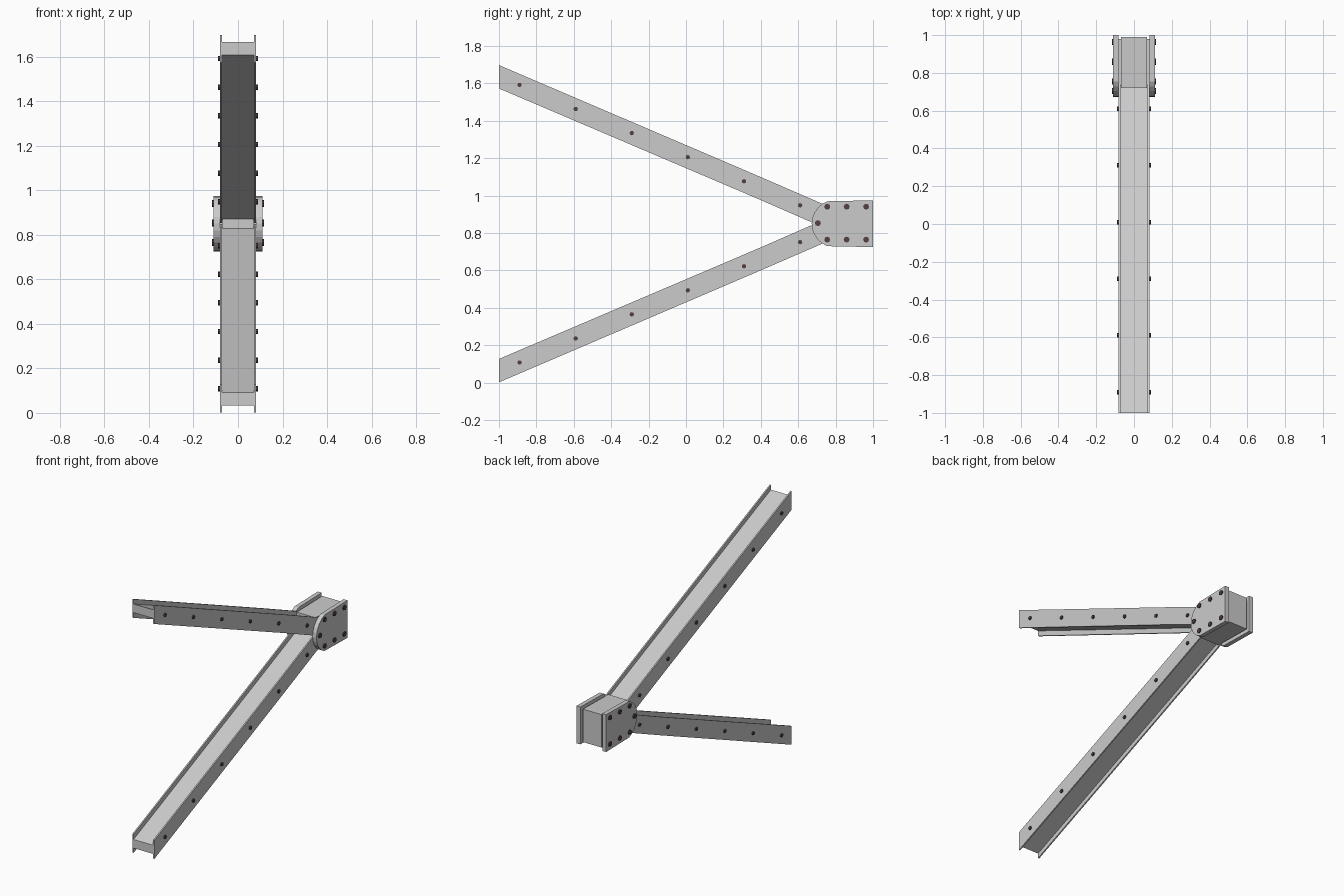
import bpy, bmesh, math
from mathutils import Matrix

if "Cube" in bpy.data.objects:
    bpy.data.objects.remove(bpy.data.objects["Cube"])

MID = 0.85  # height of the symmetry plane between the two arms


def make(name, bm, mat=None):
    bmesh.ops.recalc_face_normals(bm, faces=bm.faces)
    me = bpy.data.meshes.new(name)
    bm.to_mesh(me)
    bm.free()
    ob = bpy.data.objects.new(name, me)
    bpy.context.collection.objects.link(ob)
    if mat:
        me.materials.append(mat)
    return ob


def extrude_profile(bm, pts, x0, x1):
    """Extrude a closed (y, z) outline from x0 to x1."""
    face = bm.faces.new([bm.verts.new((x0, y, z)) for y, z in pts])
    ext = bmesh.ops.extrude_face_region(bm, geom=[face])
    for v in ext["geom"]:
        if isinstance(v, bmesh.types.BMVert):
            v.co.x = x1


def slab(name, pts, x0, x1, both=False):
    bm = bmesh.new()
    extrude_profile(bm, pts, x0, x1)
    if both:
        extrude_profile(bm, pts, -x0, -x1)
    return make(name, bm)


def bolts(name, centres, radius, x0, x1, mat):
    """Bolt heads on both outer sides."""
    bm = bmesh.new()
    for y, z in centres:
        for s in (-1, 1):
            m = Matrix.Translation((s * (x0 + x1) / 2, y, z)) @ Matrix.Rotation(math.pi / 2, 4, 'Y')
            bmesh.ops.create_cone(bm, cap_ends=True, segments=8, radius1=radius,
                                  radius2=radius, depth=x1 - x0, matrix=m)
    return make(name, bm, mat)


dark = bpy.data.materials.new("dark_bolt")
dark.diffuse_color = (0.09, 0.05, 0.055, 1)
dark.use_nodes = True
dark.node_tree.nodes["Principled BSDF"].inputs["Base Color"].default_value = dark.diffuse_color

# Arm outlines (upper arm); the lower arm is the mirror image
top = [(-1, 1.698), (0.38, 1.108), (0.74, 0.952)]
bottom = [(0.74, 0.852), (0.685, 0.852), (0.38, 0.985), (-1, 1.573)]
flange = top + bottom
web = [(-1, 1.666), (0.38, 1.076), (0.74, 0.922),
       (0.74, 0.863), (0.38, 1.018), (-1, 1.608)]
arm_bolts = [(-0.89 + 0.3 * i, 1.592 - 0.1287 * i) for i in range(6)]

for name, flip in (("upper", False), ("lower", True)):
    def m(pts):
        return [(y, 2 * MID - z) if flip else (y, z) for y, z in pts]
    slab(name + "_arm_flanges", m(flange), 0.072, 0.081, both=True)
    slab(name + "_arm_web", m(web), -0.072, 0.072)
    bolts(name + "_arm_bolts", m(arm_bolts), 0.012, 0.078, 0.089, dark)

# Joint: solid core, thin liners and rounded cover plates
slab("joint_core", [(0.72, 0.745), (0.99, 0.74), (0.99, 0.96), (0.72, 0.955)], -0.07, 0.07)
slab("joint_liners", [(0.73, 0.755), (0.98, 0.75), (0.98, 0.95), (0.73, 0.945)], 0.07, 0.081, both=True)
arc = []
for i in range(11):
    a = math.radians(-68 + 13.6 * i)
    arc.append((0.805 - 0.133 * math.cos(a), MID + 0.129 * math.sin(a)))
plate = [(1.0, 0.975), (1.0, 0.725), (0.755, 0.730)] + arc + [(0.755, 0.970)]
slab("joint_plates", plate, 0.081, 0.11, both=True)
plate_bolts = [(y, z) for y in (0.755, 0.859, 0.963) for z in (0.765, 0.941)] + [(0.705, 0.853)]
bolts("joint_bolts", plate_bolts, 0.016, 0.105, 0.117, dark)
